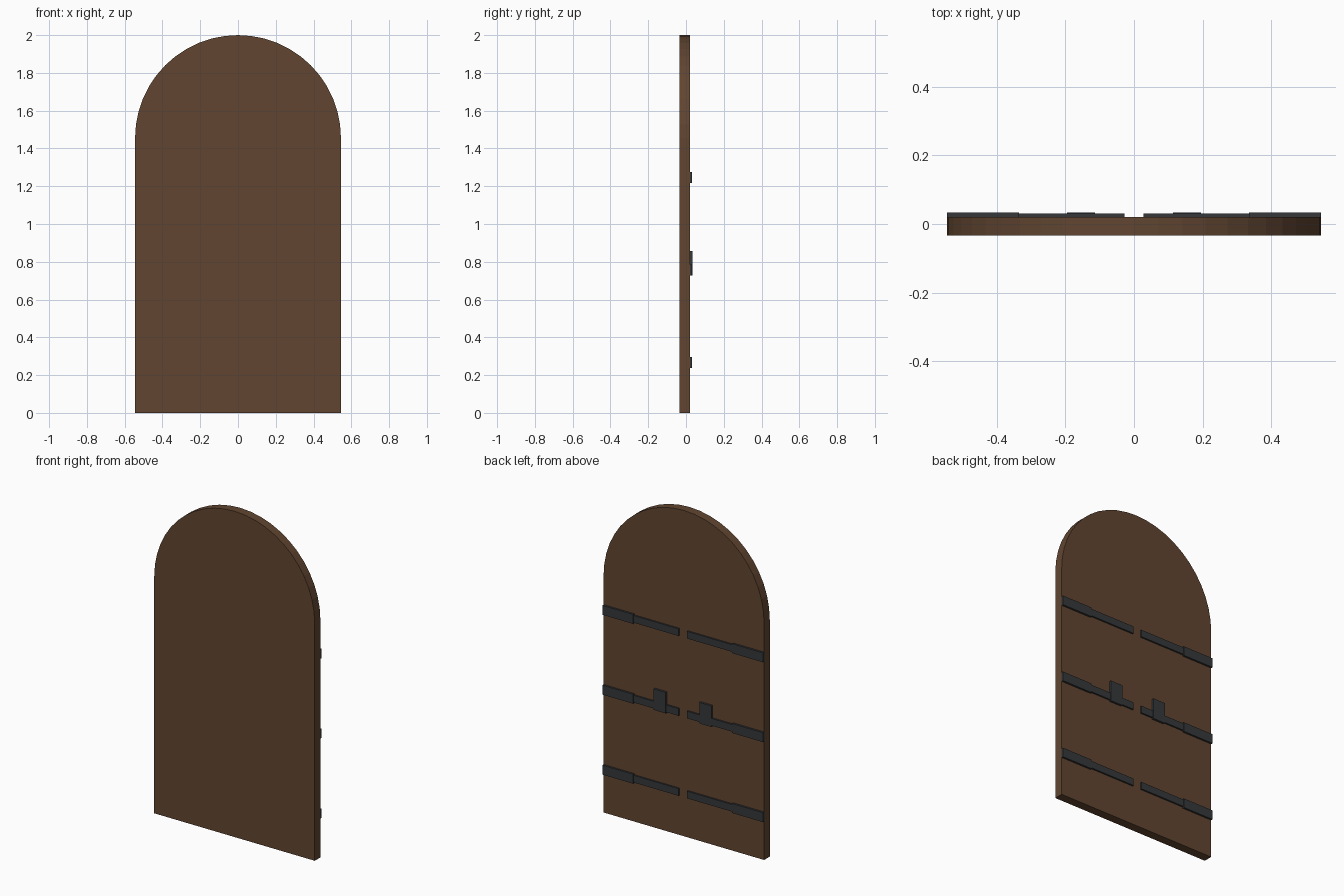
import bpy, bmesh, math

if "Cube" in bpy.data.objects:
    bpy.data.objects.remove(bpy.data.objects["Cube"])

def material(name, rgb):
    m = bpy.data.materials.new(name)
    m.diffuse_color = (*rgb, 1)
    m.use_nodes = True
    m.node_tree.nodes["Principled BSDF"].inputs["Base Color"].default_value = m.diffuse_color
    return m

wood = material("brown wood", (0.12, 0.06, 0.03))
iron = material("dark iron", (0.036, 0.039, 0.041))

HALF_W, HEIGHT = 0.545, 2.0
FRONT, BACK = -0.034, 0.021

def finish(name, bm, mat):
    bmesh.ops.recalc_face_normals(bm, faces=bm.faces)
    me = bpy.data.meshes.new(name)
    bm.to_mesh(me)
    bm.free()
    me.materials.append(mat)
    ob = bpy.data.objects.new(name, me)
    bpy.context.collection.objects.link(ob)
    return ob

def plate(name, x0, x1, z0, z1, y1):
    """Iron box fixed on the back of the door."""
    bm = bmesh.new()
    bmesh.ops.create_cube(bm, size=1)
    y0 = BACK - 0.002
    for v in bm.verts:
        v.co = ((x0 + x1) / 2 + v.co.x * (x1 - x0),
                (y0 + y1) / 2 + v.co.y * (y1 - y0),
                (z0 + z1) / 2 + v.co.z * (z1 - z0))
    return finish(name, bm, iron)

# Door leaf: round-arched outline extruded through its thickness
bm = bmesh.new()
SEG = 24
spring = HEIGHT - HALF_W
outline = [(-HALF_W, 0), (HALF_W, 0)]
outline += [(HALF_W * math.cos(math.pi * i / SEG), spring + HALF_W * math.sin(math.pi * i / SEG))
            for i in range(SEG + 1)]
face = bm.faces.new([bm.verts.new((x, FRONT, z)) for x, z in outline])
ext = bmesh.ops.extrude_face_region(bm, geom=[face])
for g in ext["geom"]:
    if isinstance(g, bmesh.types.BMVert):
        g.co.y = BACK
finish("door_leaf", bm, wood)

# Strap hinges in three rows and a handle plate, on both halves
for side, sx in (("left", -1), ("right", 1)):
    def mirrored(name, a, b, z0, z1, y1):
        plate(f"{side}_{name}", min(sx * a, sx * b), max(sx * a, sx * b), z0, z1, y1)
    for row, z in (("lower", 0.266), ("middle", 0.757), ("upper", 1.247)):
        mirrored(row + "_hinge_base", 0.336, HALF_W, z - 0.029, z + 0.029, 0.033)
        mirrored(row + "_hinge_strap", 0.028, 0.336, z - 0.022, z + 0.022, 0.031)
    mirrored("handle_plate", 0.114, 0.196, 0.728, 0.857, 0.034)
